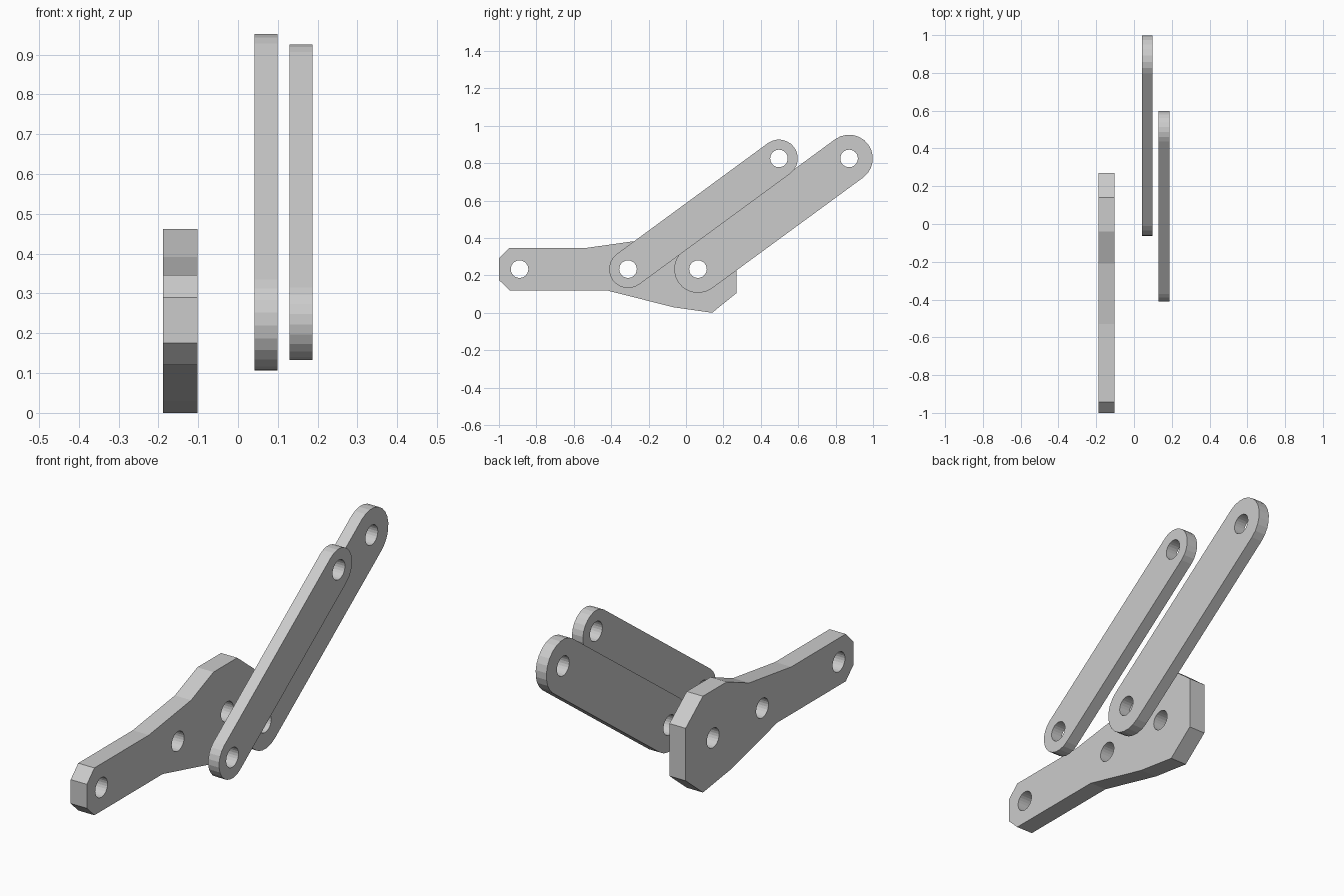
import bpy, bmesh
from math import sin, cos, pi, atan2

if "Cube" in bpy.data.objects:
    bpy.data.objects.remove(bpy.data.objects["Cube"])

HOLE_R = 0.047


def arc(cy, cz, r, start, sweep, n):
    return [(cy + r * cos(start + sweep * i / n), cz + r * sin(start + sweep * i / n))
            for i in range(n + 1)]


def drilled_plate(name, outline, holes, x0, x1):
    """Extrude a (y, z) outline with round through-holes from x0 to x1."""
    bm = bmesh.new()
    loops = [outline] + [arc(y, z, HOLE_R, 0, 2 * pi, 24)[:-1] for y, z in holes]
    edges = []
    for pts in loops:
        vs = [bm.verts.new((x0, y, z)) for y, z in pts]
        edges += [bm.edges.new((vs[i - 1], vs[i])) for i in range(len(vs))]
    bmesh.ops.triangle_fill(bm, use_beauty=True, edges=edges, normal=(1, 0, 0))
    ext = bmesh.ops.extrude_face_region(bm, geom=bm.faces[:], use_keep_orig=True)
    moved = [g for g in ext["geom"] if isinstance(g, bmesh.types.BMVert)]
    bmesh.ops.translate(bm, verts=moved, vec=(x1 - x0, 0, 0))
    bmesh.ops.recalc_face_normals(bm, faces=bm.faces[:])
    mesh = bpy.data.meshes.new(name)
    bm.to_mesh(mesh)
    bm.free()
    obj = bpy.data.objects.new(name, mesh)
    bpy.context.collection.objects.link(obj)
    return obj


def link_bar(name, a, b, r, x0, x1):
    """Round-ended bar from pivot a to pivot b."""
    t = atan2(b[1] - a[1], b[0] - a[0])
    outline = arc(*b, r, t - pi / 2, pi, 12) + arc(*a, r, t + pi / 2, pi, 12)
    return drilled_plate(name, outline, [a, b], x0, x1)


PIVOT_Z = 0.233
END, REAR, FRONT = (-0.89, PIVOT_Z), (-0.31, PIVOT_Z), (0.064, PIVOT_Z)

# Angular rocker plate with three pivot holes
plate = [(-1, 0.175), (-0.943, 0.12), (-0.425, 0.12), (-0.07, 0.03),
         (0.14, 0.0), (0.271, 0.106), (0.271, 0.358), (0.14, 0.462),
         (-0.04, 0.462), (-0.21, 0.392), (-0.53, 0.347), (-0.943, 0.347), (-1, 0.29)]
drilled_plate("rocker_plate", plate, [END, REAR, FRONT], -0.188, -0.102)

# Two parallel link bars
link_bar("wide_link_bar", FRONT, (0.872, 0.825), 0.127, 0.042, 0.099)
link_bar("narrow_link_bar", REAR, (0.497, 0.825), 0.101, 0.129, 0.187)
